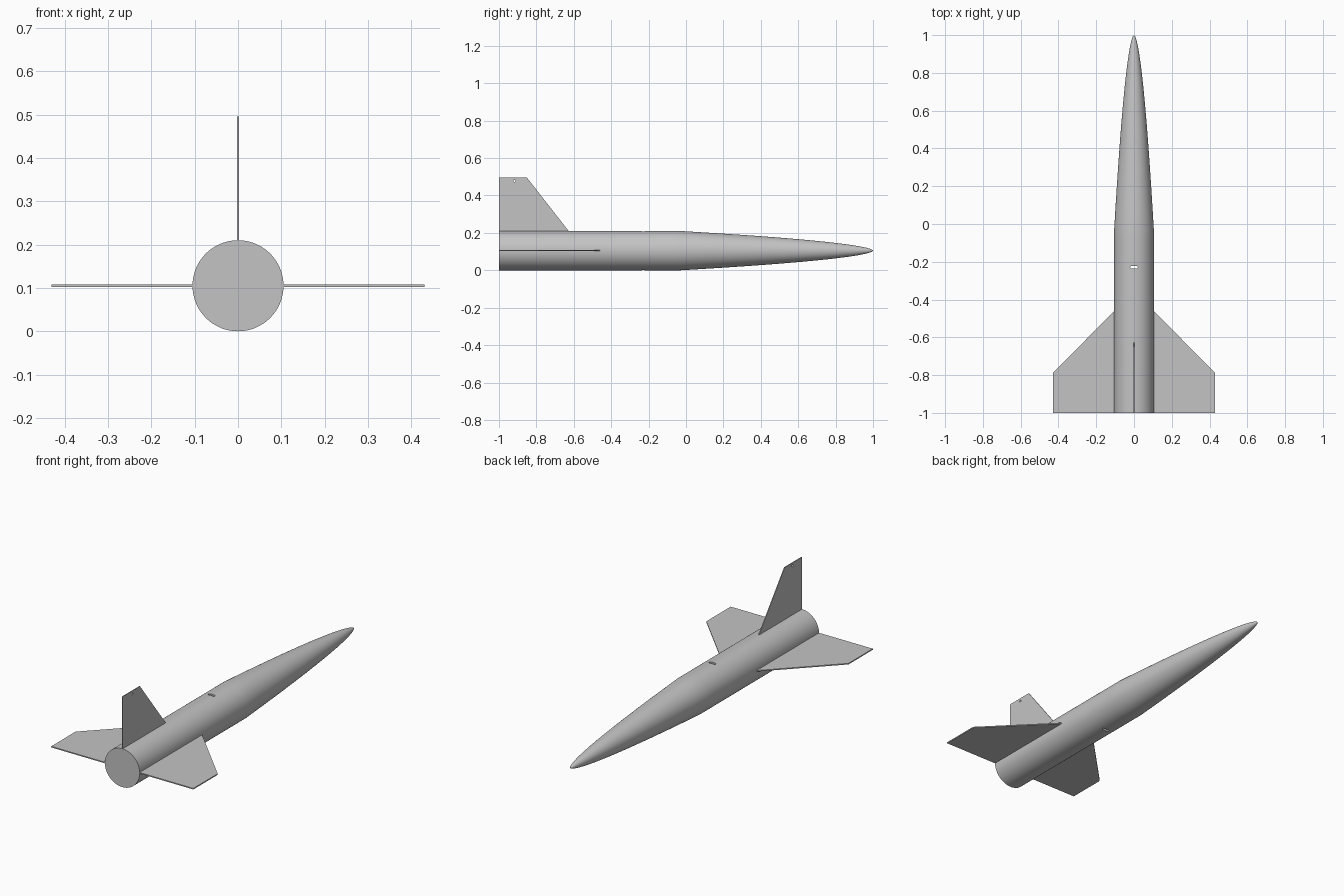
import bpy, bmesh, math
from mathutils import Vector

if "Cube" in bpy.data.objects:
    bpy.data.objects.remove(bpy.data.objects["Cube"], do_unlink=True)

R = 0.105            # body radius, also the height of its axis
NOSE_START = -0.03

grey = bpy.data.materials.new("light_grey")
grey.use_nodes = True
colour = (0.55, 0.55, 0.55, 1)
grey.diffuse_color = colour
grey.node_tree.nodes["Principled BSDF"].inputs["Base Color"].default_value = colour


def make_object(name, bm):
    bmesh.ops.recalc_face_normals(bm, faces=bm.faces)
    mesh = bpy.data.meshes.new(name)
    bm.to_mesh(mesh)
    bm.free()
    mesh.materials.append(grey)
    obj = bpy.data.objects.new(name, mesh)
    bpy.context.collection.objects.link(obj)
    return obj


def prism(name, outline, depth):
    """Extrude a flat outline by a vector, centred on the outline's plane."""
    depth = Vector(depth)
    bm = bmesh.new()
    face = bm.faces.new([bm.verts.new(Vector(p) - depth / 2) for p in outline])
    top = bmesh.ops.extrude_face_region(bm, geom=[face])["geom"]
    bmesh.ops.translate(bm, vec=depth, verts=[v for v in top if isinstance(v, bmesh.types.BMVert)])
    return make_object(name, bm)


def activate(obj):
    bpy.ops.object.select_all(action="DESELECT")
    obj.select_set(True)
    bpy.context.view_layer.objects.active = obj


def cut(obj, cutter):
    """Subtract the cutter and discard it."""
    mod = obj.modifiers.new("cut", "BOOLEAN")
    mod.operation, mod.solver, mod.object = "DIFFERENCE", "EXACT", cutter
    cutter.hide_render = True
    activate(obj)
    bpy.ops.object.modifier_apply(modifier=mod.name)
    bpy.data.objects.remove(cutter, do_unlink=True)


# Body: straight tube with a rounded, slender nose, turned about its axis
profile = [(0, -1), (R, -1), (R, NOSE_START - 0.04), (R, NOSE_START)]
STEPS = 28
for i in range(1, STEPS + 1):
    t = (1 - i / STEPS) ** 2
    profile.append((R * t ** 0.57, 1 - (1 - NOSE_START) * t))
bm = bmesh.new()
verts = [bm.verts.new((r, y, R)) for r, y in profile]
edges = [bm.edges.new(pair) for pair in zip(verts, verts[1:])]
bmesh.ops.spin(bm, geom=verts + edges, cent=(0, 0, R), axis=(0, 1, 0),
               angle=math.tau, steps=72)
bmesh.ops.remove_doubles(bm, verts=bm.verts, dist=1e-5)
body = make_object("body", bm)

# Small rounded slot through the body
slot = []
for i in range(16):
    a = math.tau * (i + 0.5) / 16
    slot.append((math.copysign(0.013, math.cos(a)) + 0.007 * math.cos(a),
                 -0.228 + 0.007 * math.sin(a), R))
cut(body, prism("slot_cutter", slot, (0, 0, 0.4)))
activate(body)
bpy.ops.object.shade_smooth_by_angle(angle=math.radians(30))

# Wings: thin flat plates, mirrored left and right
for side, name in ((1, "left_wing"), (-1, "right_wing")):
    x_root, x_tip = side * (R - 0.005), side * 0.43
    prism(name, [(x_root, -1, R), (x_tip, -1, R), (x_tip, -0.79, R), (x_root, -0.455, R)],
          (0, 0, 0.006))

# Upright tail fin with a tiny hole near its tip
top, root = 0.495, 2 * R - 0.003
fin = prism("tail_fin", [(0, -1, root), (0, -1, top), (0, -0.85, top), (0, -0.625, root)],
            (0.004, 0, 0))
hole = [(0, -0.917 + 0.006 * math.cos(math.tau * i / 16),
         0.478 + 0.006 * math.sin(math.tau * i / 16)) for i in range(16)]
cut(fin, prism("hole_cutter", hole, (0.1, 0, 0)))
